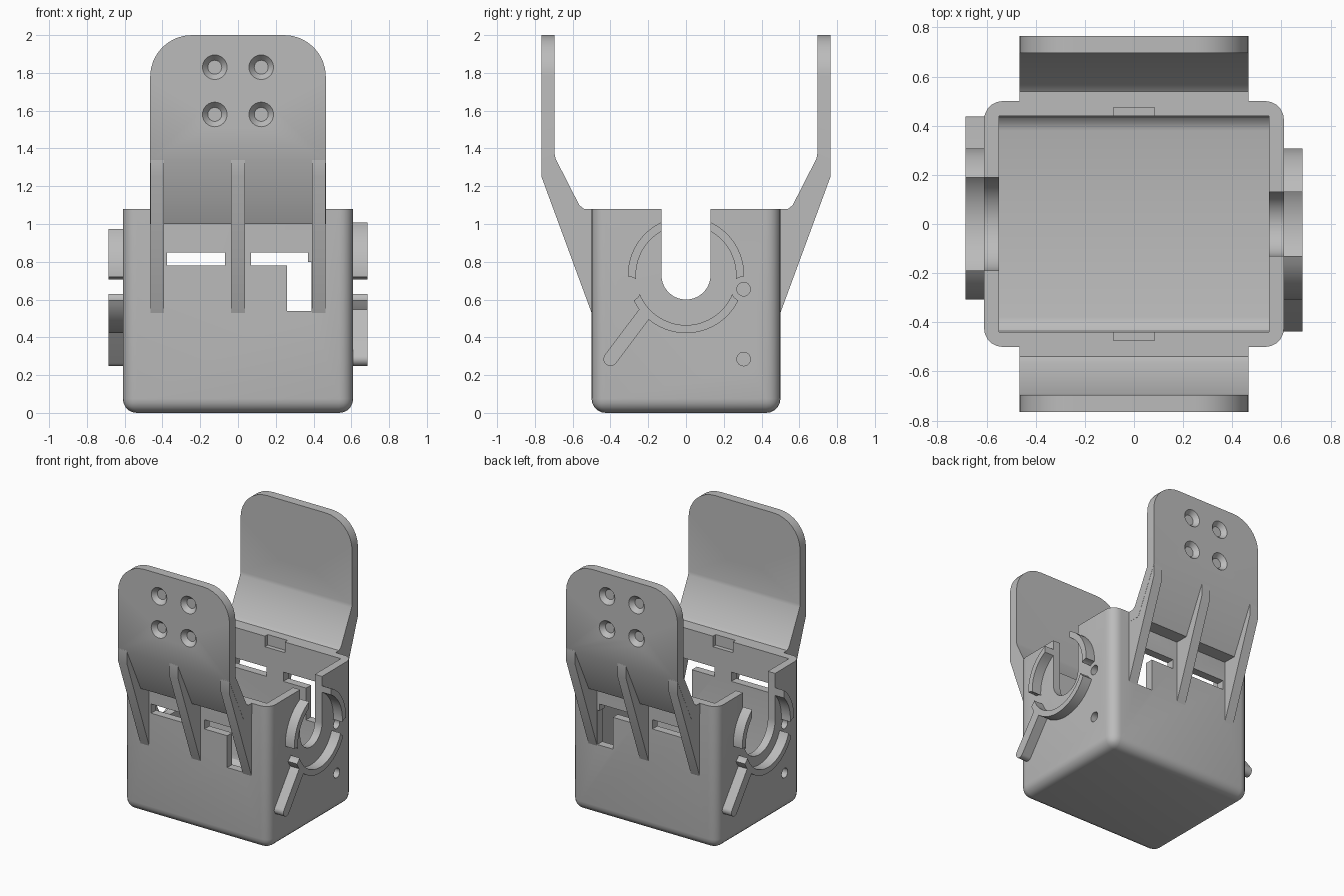
import bpy, bmesh, math
from mathutils import Matrix, Vector

if "Cube" in bpy.data.objects:
    bpy.data.objects.remove(bpy.data.objects["Cube"], do_unlink=True)

grey = bpy.data.materials.new("plain grey")
grey.use_nodes = True
GREY = (0.5, 0.5, 0.5, 1)
grey.diffuse_color = GREY
grey.node_tree.nodes["Principled BSDF"].inputs["Base Color"].default_value = GREY

HALF_TURN = Matrix.Rotation(math.pi, 4, "Z")
RING_Z = 0.73


def add(name, bm):
    bmesh.ops.recalc_face_normals(bm, faces=bm.faces)
    mesh = bpy.data.meshes.new(name)
    bm.to_mesh(mesh)
    bm.free()
    mesh.materials.append(grey)
    obj = bpy.data.objects.new(name, mesh)
    bpy.context.collection.objects.link(obj)
    return obj


def bevel(bm, test, width, segments):
    edges = [e for e in bm.edges if test(*[v.co for v in e.verts])]
    bmesh.ops.bevel(bm, geom=edges, offset=width, segments=segments,
                    profile=0.5, affect="EDGES", clamp_overlap=False)


def prism_mesh(points, axis, a, b):
    """Extrude an outline: (y, z) points along x, or (x, z) points along y."""
    bm = bmesh.new()
    place = (lambda p, t: (t, p[0], p[1])) if axis == "x" else (lambda p, t: (p[0], t, p[1]))
    face = bm.faces.new([bm.verts.new(place(p, a)) for p in points])
    out = bmesh.ops.extrude_face_region(bm, geom=[face])
    verts = [g for g in out["geom"] if isinstance(g, bmesh.types.BMVert)]
    shift = Vector((b - a, 0, 0)) if axis == "x" else Vector((0, b - a, 0))
    bmesh.ops.translate(bm, verts=verts, vec=shift)
    return bm


def prism(name, points, axis, a, b):
    return add(name, prism_mesh(points, axis, a, b))


def rect(u0, u1, v0, v1):
    return [(u0, v0), (u1, v0), (u1, v1), (u0, v1)]


def arc(r, a0, a1, cu=0, cv=0, n=32):
    return [(cu + r * math.cos(a0 + (a1 - a0) * i / n),
             cv + r * math.sin(a0 + (a1 - a0) * i / n)) for i in range(n + 1)]


def cone(start, axis, r1, r2, depth):
    """Tapered drill starting at a point and running along an axis."""
    bm = bmesh.new()
    bmesh.ops.create_cone(bm, cap_ends=True, segments=24, radius1=r1, radius2=r2, depth=depth)
    axis = Vector(axis)
    turn = axis.to_track_quat("Z", "Y").to_matrix().to_4x4()
    centre = Vector(start) + axis * depth / 2
    bm.transform(Matrix.Translation(centre) @ turn)
    return add("drill", bm)


def boolean(target, tool, operation="DIFFERENCE"):
    mod = target.modifiers.new("cut", "BOOLEAN")
    mod.operation, mod.solver, mod.object = operation, "EXACT", tool
    bpy.context.view_layer.objects.active = target
    bpy.ops.object.modifier_apply(modifier=mod.name)
    bpy.data.objects.remove(tool, do_unlink=True)


def turned(obj, matrix):
    obj.data.transform(matrix)
    if matrix.determinant() < 0:
        obj.data.flip_normals()
    return obj


# Open box with rounded corners and floor
bm = prism_mesh(rect(-0.5, 0.5, 0, 1.08), "x", -0.61, 0.61)
bevel(bm, lambda p, q: min(p.z, q.z) < 0.01, 0.075, 5)
shell = add("box_shell", bm)
bm = prism_mesh(rect(-0.44, 0.44, 0.06, 1.3), "x", -0.55, 0.55)
bevel(bm, lambda p, q: max(p.z, q.z) < 0.1 and abs(p.x - q.x) > 0.1, 0.06, 3)
boolean(shell, add("cavity", bm))

# Windows and lid notches through the front and back walls
for window in (rect(-0.375, -0.07, 0.78, 0.85), rect(0.07, 0.37, 0.78, 0.85),
               rect(0.26, 0.39, 0.54, 0.8)):
    boolean(shell, prism("window", window, "y", -0.7, 0.7))
boolean(shell, prism("notch", rect(-0.083, 0.083, 1.0, 1.2), "y", -0.473, 0.473))

# Side slots, cable rings and screw holes
for side, turn, half in (("left", Matrix.Identity(4), 0.13), ("right", HALF_TURN, 0.19)):
    slot = [(half, 1.3)] + arc(half, 0, -math.pi, 0, RING_Z) + [(-half, 1.3)]
    boolean(shell, turned(prism("slot", slot, "x", 0.5, 0.8), turn))

    outer, inner = 0.308, 0.265
    top_o, top_i = math.acos(half / outer), math.acos(half / inner)
    outline = (arc(outer, top_o, -math.pi - top_o, 0, RING_Z, 48)
               + arc(inner, -math.pi - top_i, top_i, 0, RING_Z, 48))
    ring = prism(side + "_cable_ring", outline, "x", 0.6, 0.685)
    start, end = Vector((-0.212, 0.535)), Vector((-0.4, 0.285))
    along = math.atan2(end.y - start.y, end.x - start.x)
    quarter = math.pi / 2
    arm = (arc(0.037, along - quarter, along + quarter, *end, 12)
           + arc(0.01, along + quarter, along + 3 * quarter, *start, 2))
    d = Vector((-math.sin(along), math.cos(along))) * 0.037
    arm = arc(0.037, along - quarter, along + quarter, *end, 12) + [tuple(start + d), tuple(start - d)]
    boolean(ring, prism("arm", arm, "x", 0.6, 0.685), "UNION")

    for y, z in ((-0.305, 0.655), (0.305, 0.655), (0.305, 0.285)):
        if z > 0.5:
            boolean(ring, cone((0.8, y, z), (-1, 0, 0), 0.066, 0.066, 0.3))
        boolean(shell, turned(cone((0.612, y, z), (-1, 0, 0), 0.066, 0.036, 0.035), turn))
        boolean(shell, turned(cone((0.7, y, z), (-1, 0, 0), 0.036, 0.036, 0.2), turn))
    turned(ring, turn)

# Upright brackets with stiffening ribs, front and back
plate = [(-0.48, 1.08), (-0.54, 1.08), (-0.565, 1.1), (-0.69, 1.345), (-0.695, 1.37),
         (-0.695, 2), (-0.765, 2), (-0.765, 1.34), (-0.6, 1.0), (-0.48, 1.0)]
rib = [(-0.48, 0.53), (-0.5, 0.53), (-0.765, 1.25), (-0.765, 1.35),
       (-0.74, 1.35), (-0.58, 1.04), (-0.48, 1.04)]
for side, turn in (("front", Matrix.Identity(4)), ("back", Matrix.Scale(-1, 4, (0, 1, 0)))):
    bm = prism_mesh(plate, "x", -0.465, 0.465)
    bevel(bm, lambda p, q: min(p.z, q.z) > 1.99 and abs(p.x - q.x) < 0.01, 0.22, 8)
    bracket = add(side + "_bracket", bm)
    boolean(bracket, cone((0, -0.9, 1.705), (0, 1, 0), 0.07, 0.07, 0.4))
    for x in (-0.123, 0.123):
        for z in (1.58, 1.83):
            boolean(bracket, cone((x, -0.767, z), (0, 1, 0), 0.067, 0.037, 0.035))
            boolean(bracket, cone((x, -0.9, z), (0, 1, 0), 0.037, 0.037, 0.4))
    turned(bracket, turn)
    for label, x in (("right", -0.4275), ("middle", 0), ("left", 0.4275)):
        w = 0.0365
        turned(prism(f"{side}_{label}_rib", rib, "x", x - w, x + w), turn)

# Smooth the rounded faces, keep edges sharp
bpy.ops.object.select_all(action="DESELECT")
for obj in bpy.context.collection.objects:
    if obj.type == "MESH" and grey.name in obj.data.materials:
        obj.select_set(True)
        bpy.context.view_layer.objects.active = obj
bpy.ops.object.shade_smooth_by_angle(angle=math.radians(30))
